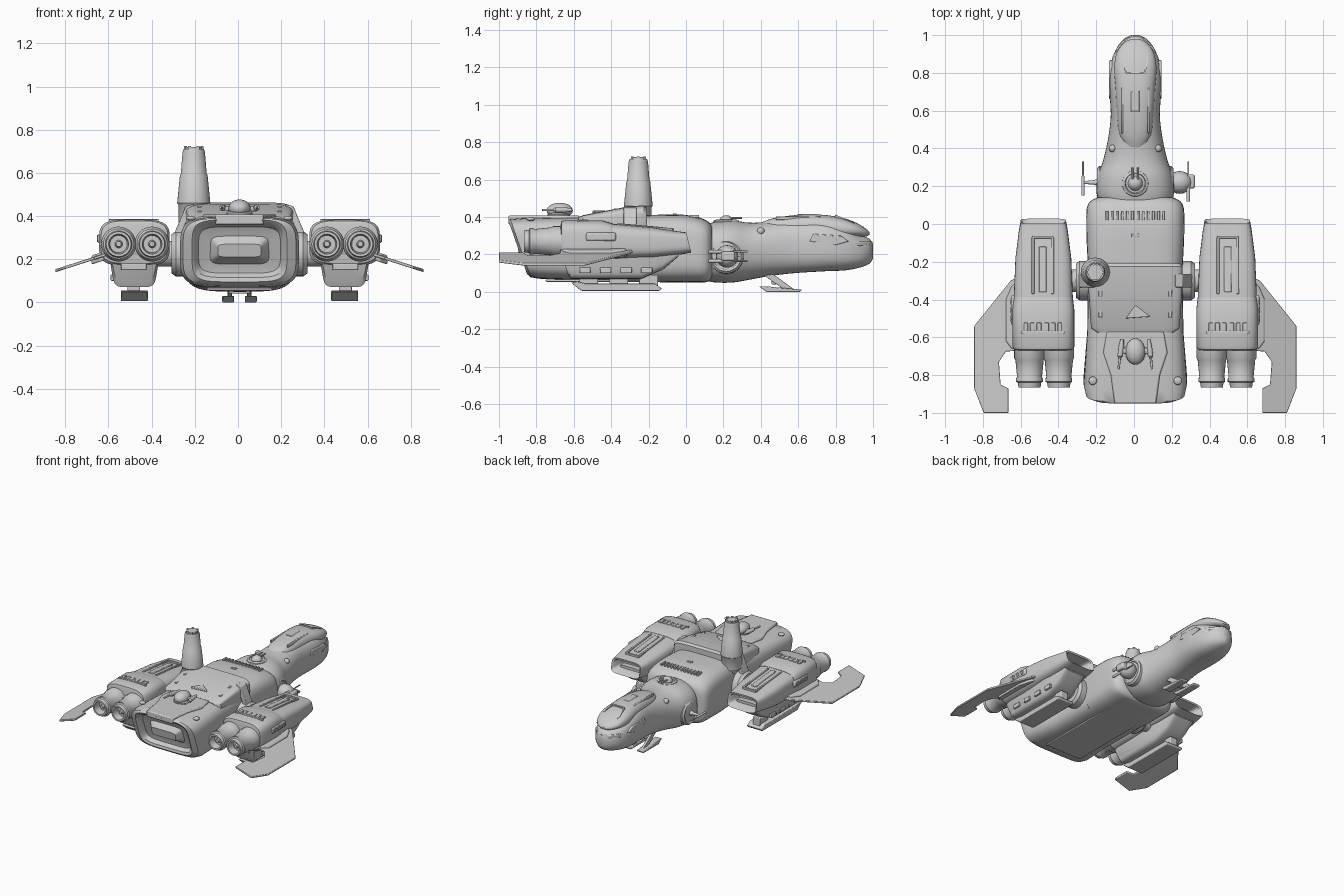
import bpy, bmesh, math
from mathutils import Vector


def finish(bm, name, mirror=False, bevel=0.0, angle=35):
    bmesh.ops.recalc_face_normals(bm, faces=bm.faces)
    me = bpy.data.meshes.new(name)
    bm.to_mesh(me)
    bm.free()
    me.shade_smooth()
    me.set_sharp_from_angle(angle=math.radians(angle))
    ob = bpy.data.objects.new(name, me)
    ob.location.x = 0.007  # the side turret pulls the centre line slightly off
    bpy.context.collection.objects.link(ob)
    if bevel:
        b = ob.modifiers.new("bevel", 'BEVEL')
        b.width, b.segments, b.limit_method = bevel, 2, 'ANGLE'
    if mirror:
        ob.modifiers.new("mirror", 'MIRROR')
    return ob


def loft(name, secs, cx=0.0, n=40, steps=1, mirror=False, angle=35):
    """Sections (y, half width, z low, z high, exponent, shear, taper) joined along y."""
    secs = [tuple(s) + (0,) * (7 - len(s)) for s in secs]
    path = []
    for i in range(len(secs) - 1):
        a, b, c, d = (secs[min(max(i + k, 0), len(secs) - 1)] for k in (-1, 0, 1, 2))
        for k in range(steps):
            t = k / steps
            path.append([0.5 * (2 * q + (r - p) * t + (2 * p - 5 * q + 4 * r - s) * t * t
                                + (3 * q - p - 3 * r + s) * t ** 3) for p, q, r, s in zip(a, b, c, d)])
    path.append(secs[-1])
    bm = bmesh.new()
    rings = []
    for y, hw, z0, z1, e, shear, taper in path:
        ring = []
        for j in range(n):
            a = 2 * math.pi * (j + 0.5) / n
            u = math.copysign(abs(math.cos(a)) ** (2 / e), math.cos(a))
            w = math.copysign(abs(math.sin(a)) ** (2 / e), math.sin(a))
            dz = w * (z1 - z0) / 2
            ring.append(bm.verts.new((cx + hw * u * (1 + taper * w), y + shear * dz, (z0 + z1) / 2 + dz)))
        rings.append(ring)
    for r, s in zip(rings, rings[1:]):
        for j in range(n):
            k = (j + 1) % n
            bm.faces.new((r[j], r[k], s[k], s[j]))
    bm.faces.new(rings[0])
    bm.faces.new(rings[-1])
    return finish(bm, name, mirror, angle=angle)


def prism(name, pts, lo, hi, axis, mirror=False, bevel=0.0, warp=None):
    """Extrude a 2D outline along an axis; the outline uses the other two axes in order."""
    bm = bmesh.new()
    place = {'x': lambda p, d: (d, p[0], p[1]), 'y': lambda p, d: (p[0], d, p[1]),
             'z': lambda p, d: (p[0], p[1], d)}[axis]
    a, b = ([bm.verts.new(place(p, d)) for p in pts] for d in (lo, hi))
    bm.faces.new(a)
    bm.faces.new(b)
    for i in range(len(pts)):
        k = (i + 1) % len(pts)
        bm.faces.new((a[i], a[k], b[k], b[i]))
    if warp:
        for v in bm.verts:
            v.co = warp(v.co)
    return finish(bm, name, mirror, bevel)


def box(name, c, s, mirror=False, bevel=0.0, warp=None):
    x, y = s[0] / 2, s[1] / 2
    pts = [(c[0] - x, c[1] - y), (c[0] + x, c[1] - y), (c[0] + x, c[1] + y), (c[0] - x, c[1] + y)]
    return prism(name, pts, c[2] - s[2] / 2, c[2] + s[2] / 2, 'z', mirror, bevel, warp)


def turned(name, start, direction, prof, n=24, mirror=False):
    """Revolve (distance, radius) pairs about a line."""
    bm = bmesh.new()
    rot = Vector(direction).to_track_quat('Z', 'Y')
    rings = [[bm.verts.new(Vector(start) + rot @ Vector((r * math.cos(2 * math.pi * j / n),
              r * math.sin(2 * math.pi * j / n), d))) for j in range(n)] for d, r in prof]
    for r, s in zip(rings, rings[1:]):
        for j in range(n):
            k = (j + 1) % n
            bm.faces.new((r[j], r[k], s[k], s[j]))
    bm.faces.new(rings[0])
    bm.faces.new(rings[-1])
    return finish(bm, name, mirror)


def ball(name, c, r, scale=(1, 1, 1), mirror=False):
    bm = bmesh.new()
    bmesh.ops.create_uvsphere(bm, u_segments=20, v_segments=12, radius=r)
    for v in bm.verts:
        v.co = Vector(c) + Vector((v.co.x * scale[0], v.co.y * scale[1], v.co.z * scale[2]))
    return finish(bm, name, mirror)


# Main hull with slanted, recessed stern
loft("rear_hull", [(-0.855, .15, .16, .325, 5, -.35), (-0.86, .19, .135, .35, 5, -.35), (-0.89, .205, .115, .365, 5, -.35),
                   (-0.90, .22, .095, .382, 5, -.35), (-0.885, .262, .078, .39, 4.5, -.35), (-0.83, .275, .07, .395, 4.5, -.3),
                   (-0.57, .255, .063, .40, 4.5), (-0.21, .25, .055, .405, 4.5)])
loft("stern_core", [(-0.90, .10, .21, .27, 6, -.2), (-0.85, .14, .175, .315, 6, -.3)])
loft("mid_hull", [(-0.24, .25, .055, .41, 4.2), (-0.1, .258, .05, .414, 4.2), (0.0, .26, .05, .412, 4),
                  (0.08, .258, .05, .395, 4), (0.12, .24, .055, .375, 4), (0.14, .20, .08, .35, 4)], steps=2)
# Raised dorsal cover and stern deck
loft("dorsal_cover", [(-0.575, .20, .34, .40, 6), (-0.55, .235, .32, .41, 6), (-0.32, .25, .30, .455, 6),
                      (-0.225, .25, .30, .463, 6), (-0.21, .24, .31, .45, 6)])
prism("stern_deck", [(-.15, -.57), (.15, -.57), (.17, -.68), (.13, -.80), (.11, -.95), (-.11, -.95), (-.13, -.80),
                     (-.17, -.68)], .36, .408, 'z', bevel=.008)
prism("deck_hatch", [(-.05, -.50), (.08, -.49), (.0, -.43)], .40, .436, 'z', bevel=.005)
# Neck and nose
loft("neck_and_nose", [(0.10, .18, .06, .36, 2.6), (0.16, .205, .05, .375, 2.5), (0.25, .20, .05, .382, 2.4),
                       (0.34, .17, .065, .37, 2.3), (0.45, .145, .085, .375, 2.4), (0.58, .13, .10, .385, 2.6),
                       (0.74, .14, .11, .38, 2.8), (0.85, .13, .115, .35, 2.7), (0.93, .10, .13, .305, 2.5),
                       (0.98, .06, .15, .285, 2.2), (1.0, .02, .18, .255, 2)], steps=4, n=48)
loft("cockpit_canopy", [(0.40, .04, .33, .37, 2.2), (0.47, .085, .27, .395, 2.6), (0.60, .098, .26, .412, 2.8),
                        (0.72, .105, .27, .413, 2.6), (0.83, .112, .28, .398, 2.4), (0.91, .097, .29, .37, 2.3),
                        (0.96, .06, .295, .34, 2.1), (0.98, .02, .305, .32, 2)], steps=3)
box("canopy_spine", (0, .65, .410), (.045, .11, .012), bevel=.004)
box("canopy_rail", (.07, .60, .394), (.012, .24, .02), True, .004)
slope = lambda v: Vector((v.x, v.y, v.z - .42 * (v.y - .82) - 1.2 * max(0, v.y - .88) ** 2))
for i, (a, b) in enumerate([((.05, .80), (.065, .88)), ((.065, .88), (.04, .945)), ((.04, .945), (0, .952)), ((.05, .80), (0, .80))]):
    d = (Vector(b) - Vector(a)).normalized()
    w = Vector((-d.y, d.x)) * .004
    prism("windscreen_frame_%d" % i, [Vector(a) - w, Vector(b) - w, Vector(b) + w, Vector(a) + w],
          .37, .404, 'z', True, warp=slope)
# Jaw and cheek plating
prism("cheek_plate", [(.66, .27), (.80, .25), (.87, .27), (.83, .30), (.68, .31)], .10, .139, 'x', True, .005)
prism("jaw_lip", [(.0, 1.0), (.055, .982), (.10, .93), (.125, .85), (.10, .85), (.06, .92), (0, .95)],
      .245, .27, 'z', True, .005)
# Collar greebles, vents and panels on the hull
for i in range(6):
    box("collar_vent_%d" % i, (.015 + .027 * i, .045, .404), (.014, .05, .016), True, .003)
box("dorsal_sensor", (0, -.06, .413), (.04, .02, .014), bevel=.003)
for i, y in enumerate((-.27, -.36, -.47)):
    box("cover_latch_%d" % i, (.185, y, .447 - .2 * max(0, -.32 - y)), (.018, .05, .016), True, .003)
box("belly_panel", (0, -.45, .060), (.3, .6, .012), bevel=.004)
ball("collar_bolt", (.12, .40, .325), .020, mirror=True)
ball("stern_bolt", (.225, -.83, .390), .022, (1, 1, .5), mirror=True)

# Shoulder pivots and straps that carry the engine pods
turned("pod_pivot", (.22, -.30, .225), (1, 0, 0), [(0, .105), (.075, .105), (.095, .09), (.095, .06), (.20, .06)], 32, True)
prism("shoulder_strap", [(.21, .455), (.25, .445), (.272, .39), (.298, .33), (.31, .27), (.29, .24), (.268, .32),
                         (.235, .40)], -.335, -.265, 'y', True, .004)

# Engine pods with recessed intakes
loft("engine_pod", [(-.08, .09, .235, .295, 5), (.0, .105, .225, .305, 5), (.015, .12, .21, .318, 4.5, -.25),
                    (-.04, .13, .20, .325, 4, -.2), (-.18, .148, .18, .345, 3.8), (-.40, .157, .17, .365, 3.8),
                    (-.66, .152, .18, .365, 3.8)], cx=.487, mirror=True)
loft("pod_rear_cowl", [(-.67, .13, .20, .36, 3.5), (-.665, .155, .18, .378, 3.8), (-.65, .164, .17, .383, 4),
                       (-.45, .164, .17, .383, 4), (-.39, .157, .175, .366, 3.8)], cx=.487, mirror=True)
loft("pod_keel", [(-.655, .10, .10, .24, 6, -.3, .14), (-.62, .108, .07, .25, 6, 0, .14),
                  (-.24, .108, .07, .25, 6, 0, .14), (-.14, .10, .12, .25, 6, -.3, .14), (-.04, .09, .19, .25, 5)],
     cx=.487, mirror=True)
dip = lambda v: Vector((v.x, v.y, v.z + .09 * (-.2 - v.y)))
for i, (x, y, w, l) in enumerate([(.438, -.22, .014, .30), (.542, -.22, .014, .30), (.49, -.07, .11, .014)]):
    box("pod_groove_rim_%d" % i, (x, y, .343), (w, l, .018), True, .003, dip)
box("pod_inner_rail", (.49, -.24, .343), (.04, .24, .02), True, .004, dip)
for i, x in enumerate((.40, .435, .47, .51, .545, .58)):
    box("cowl_vent_%d" % i, (x, -.545, .381), (.024, .045, .012), True, .003)
box("cowl_vent_bar", (.49, -.575, .381), (.23, .012, .010), True, .002)
box("port_housing", (.642, -.455, .295), (.03, .16, .045), True, .01)
for i in range(3):
    turned("side_port_%d" % i, (.645, -.41 - .045 * i, .295), (1, 0, 0), [(0, .016), (.016, .016), (.016, .010), (.008, .010)], 12, True)
for i in range(4):
    box("keel_hatch_%d" % i, (.588, -.54 + .11 * i, .115), (.018, .06, .03), True, .004)
box("keel_rear_grille", (.49, -.66, .165), (.12, .02, .03), True, .004)

# Twin thrusters on each pod
for side, x in (("inner", .405), ("outer", .560)):
    turned("thruster_" + side, (x, -.62, .27), (0, -1, 0),
           [(0, .081), (.09, .081), (.10, .075), (.19, .066), (.20, .071), (.215, .071), (.22, .062), (.245, .058),
            (.245, .046), (.19, .04), (.19, .018), (.22, .012)], 28, True)

# Swept wings
droop = lambda v: Vector((v.x, v.y, v.z - .32 * (v.x - .64)))
prism("wing", [(.60, -.27), (.66, -.30), (.853, -.54), (.853, -.87), (.803, -1.0), (.672, -1.0), (.672, -.87), (.713, -.85),
               (.722, -.73), (.685, -.675), (.60, -.67)], .208, .222, 'z', True, .003, droop)
prism("wing_root", [(.58, -.28), (.655, -.33), (.685, -.40), (.685, -.62), (.655, -.66), (.58, -.66)],
      .190, .232, 'z', True, .006, droop)

# Tall mast on the port side
turned("mast", (-.212, -.255, .36), (0, 0, 1), [(0, .07), (.09, .07), (.10, .077), (.23, .064), (.235, .060),
       (.335, .052), (.35, .047), (.35, .040), (.36, .040), (.36, .02)], 32)
for i in range(6):
    a = math.pi * i / 3
    box("mast_cap_stud_%d" % i, (-.212 + .038 * math.cos(a), -.255 + .038 * math.sin(a), .715), (.014, .014, .018))

# Dorsal stern turret
turned("stern_turret_base", (0, -.68, .40), (0, 0, 1), [(0, .06), (.015, .06), (.025, .045)], 24)
ball("stern_turret", (0, -.675, .435), .052, (1, 1.35, .8))
box("stern_turret_yoke", (0, -.67, .435), (.15, .03, .02), bevel=.005)
turned("stern_turret_gun", (.07, -.61, .438), (.12, -1, 0), [(0, .009), (.04, .014), (.09, .014), (.10, .006), (.16, .006)], 12, True)
# Dorsal neck turret
turned("neck_turret_ring", (0, .215, .35), (0, 0, 1), [(0, .075), (.03, .068), (.036, .055), (.026, .05)], 28)
ball("neck_turret", (0, .215, .37), .04)
turned("neck_turret_gun", (.014, .22, .395), (0, 1, 0), [(0, .007), (.08, .005)], 10, True)
# Side turrets on the neck
turned("side_turret_ring", (.14, .215, .19), (1, 0, 0), [(0, .095), (.05, .092), (.062, .08), (.055, .07)], 32, True)
ball("side_turret", (.235, .22, .19), .06, (1.1, 1, 1))
box("side_turret_plate", (.27, .225, .19), (.09, .075, .05), bevel=.01)
for i, z in enumerate((.165, .215)):
    turned("side_turret_gun_%d" % i, (.28, .12, z), (0, 1, 0), [(0, .010), (.12, .010), (.13, .005), (.21, .005)], 12)
turned("port_gun", (-.277, .15, .19), (0, 1, 0), [(0, .008), (.10, .008), (.11, .005), (.18, .005)], 12)
turned("port_gun_mount", (-.18, .22, .19), (-1, 0, 0), [(0, .025), (.04, .012), (.095, .007)], 16)

# Landing gear
prism("pod_skid", [(-.615, .05), (-.56, .006), (-.14, .006), (-.13, .02), (-.17, .045), (-.54, .045), (-.58, .055)],
      .425, .55, 'x', True, .004)
for i, y in enumerate((-.52, -.36, -.20)):
    box("pod_skid_strut_%d" % i, (.49, y, .06), (.06, .10, .06), True, .005)
# Nose gear: twin skis with raked legs
prism("nose_ski", [(.39, .030), (.43, .0), (.61, .0), (.62, .012), (.55, .018), (.43, .030)], .025, .08, 'x', True, .004)
prism("nose_ski_leg", [(.40, .10), (.46, .10), (.58, .012), (.53, .008)], .035, .055, 'x', True, .003)
box("nose_gear_axle", (0, .47, .05), (.10, .025, .02), bevel=.004)
